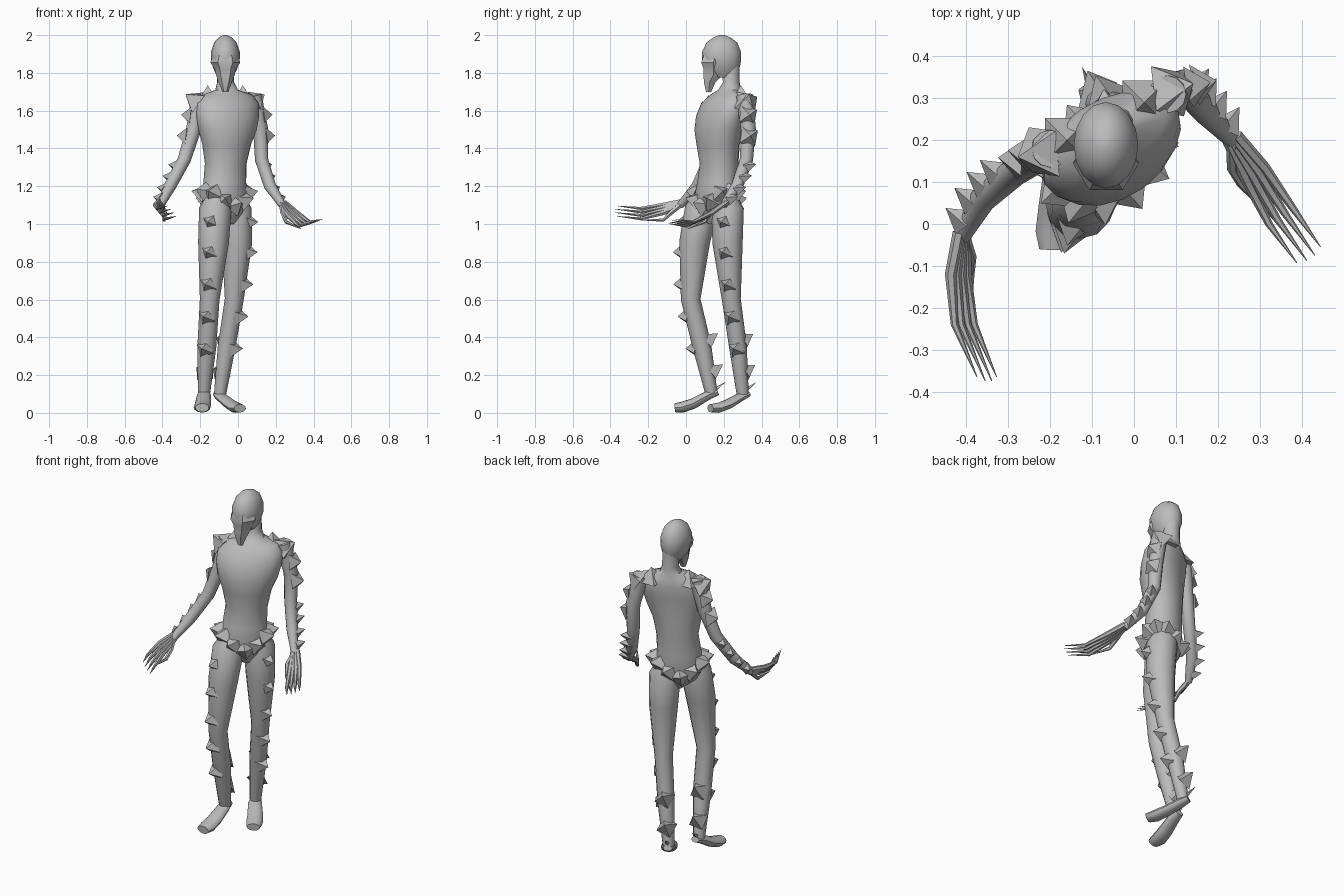
import bpy
import bmesh
from math import sin, cos, pi, radians
from mathutils import Vector, Matrix

default_cube = bpy.data.objects.get("Cube")
if default_cube:
    bpy.data.objects.remove(default_cube, do_unlink=True)

UP = Vector((0, 0, 1))
BACK = Vector((0, 1, 0))

grey = bpy.data.materials.new("plain grey")
grey.use_nodes = True
tone = (0.5, 0.5, 0.5, 1)
grey.diffuse_color = tone
grey.node_tree.nodes["Principled BSDF"].inputs["Base Color"].default_value = tone


def finish(bm, name, smooth=True):
    """Turn a bmesh into a named, shaded object."""
    bmesh.ops.recalc_face_normals(bm, faces=bm.faces)
    mesh = bpy.data.meshes.new(name)
    bm.to_mesh(mesh)
    bm.free()
    mesh.materials.append(grey)
    obj = bpy.data.objects.new(name, mesh)
    bpy.context.collection.objects.link(obj)
    if smooth:
        bpy.ops.object.select_all(action="DESELECT")
        obj.select_set(True)
        bpy.context.view_layer.objects.active = obj
        bpy.ops.object.shade_smooth_by_angle(angle=radians(42))


def skin(bm, rings):
    """Bridge successive rings of points and cap both ends."""
    loops = [[bm.verts.new(p) for p in ring] for ring in rings]
    count = len(loops[0])
    for low, high in zip(loops, loops[1:]):
        for i in range(count):
            j = (i + 1) % count
            bm.faces.new((low[i], low[j], high[j], high[i]))
    bm.faces.new(loops[0])
    bm.faces.new(loops[-1])


def stack(name, sections, sides):
    """Loft level ellipses given as x, y, z, half width, half depth, yaw."""
    bm = bmesh.new()
    rings = []
    for x, y, z, wide, deep, yaw in sections:
        turn = Matrix.Rotation(radians(yaw), 3, "Z")
        angles = [2 * pi * i / sides for i in range(sides)]
        rings.append([Vector((x, y, z)) + turn @ Vector((wide * cos(a), deep * sin(a), 0))
                      for a in angles])
    skin(bm, rings)
    finish(bm, name)


def tube(bm, path, sides=8, flat=1.0):
    """Sweep a tapering section along points given as x, y, z, radius."""
    points = [Vector(p[:3]) for p in path]
    overall = (points[-1] - points[0]).normalized()
    reference = BACK if abs(overall.z) > 0.7 else UP
    rings = []
    for i, p in enumerate(points):
        tangent = (points[min(i + 1, len(points) - 1)] - points[max(i - 1, 0)]).normalized()
        u = tangent.cross(reference).normalized()
        v = u.cross(tangent)
        r = path[i][3]
        angles = [2 * pi * k / sides for k in range(sides)]
        rings.append([p + r * (u * cos(a) + v * sin(a) * flat) for a in angles])
    skin(bm, rings)


def limb(name, path, sides=12, flat=1.0):
    bm = bmesh.new()
    tube(bm, path, sides, flat)
    finish(bm, name)


def spike(bm, base, direction, radius, height):
    """Square-based thorn sunk a little into the body."""
    d = Vector(direction).normalized()
    turn = UP.rotation_difference(d).to_matrix().to_4x4() @ Matrix.Rotation(pi / 4, 4, "Z")
    place = Matrix.Translation(Vector(base) + d * height * 0.4)
    bmesh.ops.create_cone(bm, cap_ends=True, segments=4, radius1=radius, radius2=0,
                          depth=height * 1.2, matrix=place @ turn)


def at_height(path, z):
    """Centre and radius of a downward path at height z."""
    for a, b in zip(path, path[1:]):
        if a[2] >= z >= b[2]:
            mix = Vector(a).lerp(Vector(b), (a[2] - z) / (a[2] - b[2]))
            return mix.xyz, mix.w
    return Vector(path[-1][:3]), path[-1][3]


def thorn_row(name, path, heights, direction, radius, height):
    bm = bmesh.new()
    d = Vector(direction).normalized()
    for z in heights:
        centre, thickness = at_height(path, z)
        spike(bm, centre + d * thickness * 0.85, d, radius, height)
    finish(bm, name, smooth=False)


# Torso and neck, turned towards the left
stack("torso", [
    (-.06, .16, 1, .03, .05, 38), (-.07, .16, 1.06, .11, .09, 38),
    (-.07, .16, 1.14, .14, .105, 36), (-.07, .165, 1.22, .12, .1, 33),
    (-.065, .175, 1.32, .115, .098, 30), (-.06, .17, 1.42, .135, .108, 29),
    (-.055, .17, 1.5, .165, .113, 29), (-.055, .18, 1.57, .18, .11, 28),
    (-.055, .2, 1.64, .178, .1, 27), (-.055, .22, 1.685, .14, .075, 26),
    (-.06, .23, 1.71, .06, .06, 20), (-.065, .24, 1.75, .045, .045, 0),
    (-.065, .235, 1.84, .045, .05, 0)], 18)

# Smooth skull
stack("head", [
    (-.067, .2, 1.775, .035, .06, 0), (-.067, .19, 1.81, .058, .09, 0),
    (-.067, .188, 1.86, .076, .103, 0), (-.067, .188, 1.91, .077, .103, 0),
    (-.067, .19, 1.96, .06, .082, 0), (-.067, .19, 1.985, .038, .05, 0),
    (-.067, .19, 2, .012, .015, 0)], 16)

# Faceted face with a jutting brow and narrow chin
stack("face_mask", [
    (-.067, .12, 1.7, .016, .016, 0), (-.067, .125, 1.75, .035, .035, 0),
    (-.067, .145, 1.79, .05, .06, 0), (-.067, .145, 1.82, .056, .06, 0),
    (-.067, .145, 1.855, .079, .074, 0), (-.067, .16, 1.91, .06, .07, 0)], 6)

# Legs
right_leg = [(-.115, .1, 1.16, .05), (-.12, .08, 1.08, .086), (-.13, .045, .9, .081),
             (-.15, .025, .6, .052), (-.165, .085, .35, .05), (-.18, .135, .1, .032)]
left_leg = [(-.02, .21, 1.16, .05), (-.015, .22, 1.08, .086), (-.005, .22, .9, .08),
            (-.02, .24, .6, .05), (-.06, .275, .35, .047), (-.095, .3, .1, .032)]
limb("right_leg", right_leg)
limb("left_leg", left_leg)

# Feet resting on the ball, heels raised
limb("right_foot", [(-.18, .17, .11, .025), (-.18, .12, .095, .037), (-.185, .04, .05, .043),
                    (-.19, -.02, .03, .045), (-.19, -.06, .027, .036)], flat=0.65)
limb("left_foot", [(-.11, .33, .1, .025), (-.09, .29, .085, .037), (-.04, .22, .045, .043),
                   (-.01, .17, .027, .045), (.01, .13, .024, .036)], flat=0.6)

# Thorns down the legs, calves and heels
shin_heights = (1.01, .85, .68, .51, .34)
for side, leg, front, rear in (("right", right_leg, (-.3, -1, 0), (-.1, 1, .7)),
                               ("left", left_leg, (1, -.3, 0), (-.4, 1, .7))):
    thorn_row(side + "_leg_thorns", leg, shin_heights, front, .052, .052)
    thorn_row(side + "_calf_thorns", leg, (.36, .2), rear, .06, .065)
    thorn_row(side + "_heel_thorn", leg, (.11,), rear, .015, .07)

# Belt of thorns dipping at front and back
belt = bmesh.new()
belt_turn = Matrix.Rotation(radians(36), 3, "Z")
belt_count = 12
for i in range(belt_count):
    a = 2 * pi * i / belt_count
    out = belt_turn @ Vector((cos(a), sin(a), 0))
    spot = belt_turn @ Vector((.135 * cos(a), .1 * sin(a), 0))
    dip = abs(sin(a)) ** 3 * .07
    spike(belt, spot + Vector((-.07, .16, 1.17 - dip)), out + UP * 0.25, .06, .055)
finish(belt, "thorn_belt", smooth=False)

# Arms
right_arm = [(-.2, .18, 1.68, .045), (-.235, .16, 1.5, .04), (-.285, .125, 1.34, .035),
             (-.36, .06, 1.2, .032), (-.41, -.03, 1.1, .02)]
left_arm = [(.08, .31, 1.68, .045), (.12, .33, 1.5, .04), (.125, .32, 1.34, .035),
            (.17, .27, 1.2, .032), (.235, .2, 1.1, .02)]
limb("right_arm", right_arm)
limb("left_arm", left_arm)

# Thorns on the arms
for side, arm, outward, behind in (("right", right_arm, (-1, .1, .1), (-.8, .6, .2)),
                                   ("left", left_arm, (1, .2, .1), (.5, .8, .2))):
    thorn_row(side + "_upper_arm_thorns", arm, (1.57, 1.46), outward, .06, .045)
    thorn_row(side + "_forearm_thorns", arm, (1.3, 1.24, 1.18, 1.13), behind, .036, .05)

# Shoulder pads: an inner upright thorn and an outer slanted one
for side, inner, outer, lean in (("right", (-.16, .2, 1.665), (-.225, .17, 1.65), (-1, -.2, .7)),
                                 ("left", (.025, .29, 1.665), (.09, .32, 1.65), (1, .3, .7))):
    pad = bmesh.new()
    spike(pad, inner, UP, .075, .07)
    spike(pad, outer, lean, .078, .065)
    finish(pad, side + "_shoulder_pad", smooth=False)


def hand(name, wrist, knuckle, middle, tip, across):
    """Flat palm with four long claws and a curled thumb."""
    wrist, knuckle, middle, tip, across = map(Vector, (wrist, knuckle, middle, tip, across))
    across.normalize()
    bm = bmesh.new()
    for i in range(4):
        shift = across * (i - 1.5)
        reach = 1 - 0.07 * abs(i - 1.5)
        points = [wrist + shift * .008, knuckle + shift * .018, middle + shift * .024,
                  middle.lerp(tip, reach) + shift * .024]
        tube(bm, [(*p, r) for p, r in zip(points, (.015, .014, .009, .001))], 6)
    curl = knuckle + across * .045
    points = [wrist, wrist.lerp(curl, 0.6) + across * .015, curl - UP * .025,
              middle + across * .02 - UP * .02]
    tube(bm, [(*p, r) for p, r in zip(points, (.016, .013, .01, .001))], 6)
    finish(bm, name)


hand("right_hand", (-.41, -.02, 1.11), (-.42, -.12, 1.08), (-.405, -.24, 1.055),
     (-.345, -.38, 1.07), (.6, 0, -.7))
hand("left_hand", (.235, .205, 1.11), (.29, .12, 1.05), (.35, .02, 1),
     (.425, -.085, 1.015), (-.75, -.5, -.3))
